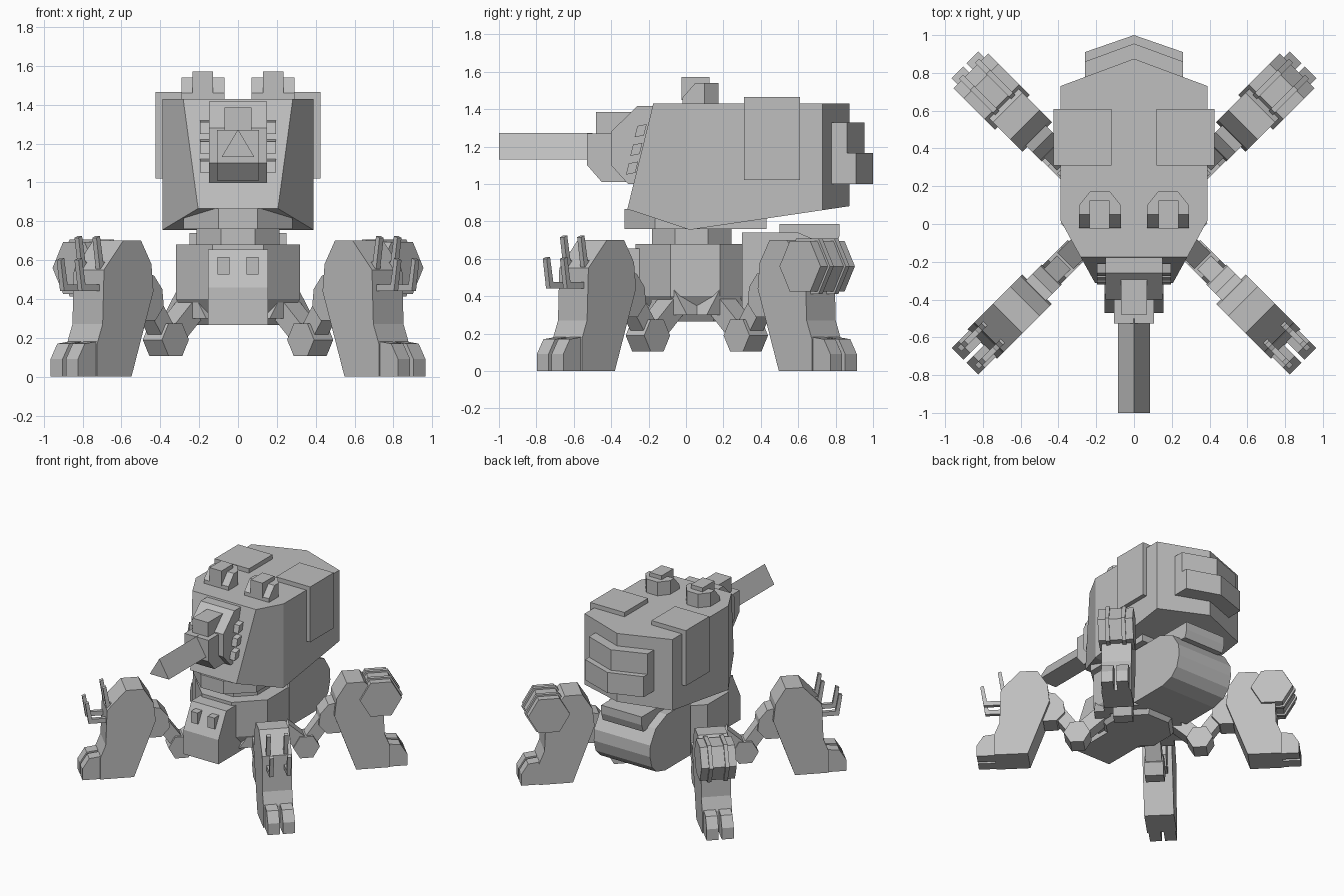
import bpy, bmesh, math
from mathutils import Vector

if "Cube" in bpy.data.objects:
    bpy.data.objects.remove(bpy.data.objects["Cube"])

mat = bpy.data.materials.new("plain grey")
mat.diffuse_color = (0.52, 0.52, 0.52, 1)
mat.use_nodes = True
mat.node_tree.nodes["Principled BSDF"].inputs["Base Color"].default_value = mat.diffuse_color


def prism(name, profile, w0, w1, place, cuts=(), taper=1.0):
    """Extrude a 2D profile from w0 to w1, map it into space, then slice with planes."""
    bm = bmesh.new()
    n = len(profile)
    ca = sum(p[0] for p in profile) / n
    cb = sum(p[1] for p in profile) / n
    lo = [bm.verts.new(place(a, b, w0)) for a, b in profile]
    hi = [bm.verts.new(place(ca + (a - ca) * taper, cb + (b - cb) * taper, w1)) for a, b in profile]
    bm.faces.new(lo)
    bm.faces.new(hi)
    for i in range(n):
        j = (i + 1) % n
        bm.faces.new((lo[i], lo[j], hi[j], hi[i]))
    for co, no in cuts:
        r = bmesh.ops.bisect_plane(bm, geom=bm.verts[:] + bm.edges[:] + bm.faces[:],
                                   plane_co=co, plane_no=no, clear_outer=True)
        edges = [e for e in r["geom_cut"] if isinstance(e, bmesh.types.BMEdge)]
        bmesh.ops.holes_fill(bm, edges=edges, sides=0)
    bmesh.ops.recalc_face_normals(bm, faces=bm.faces)
    me = bpy.data.meshes.new(name)
    bm.to_mesh(me)
    bm.free()
    me.materials.append(mat)
    ob = bpy.data.objects.new(name, me)
    bpy.context.collection.objects.link(ob)
    return ob


def plan(a, b, w):      # footprint in x,y raised along z
    return Vector((a, b, w))


def side(a, b, w):      # profile in y,z extruded along x
    return Vector((w, a, b))


def front(a, b, w):     # profile in x,z extruded along y
    return Vector((a, w, b))


def box(name, x0, x1, y0, y1, z0, z1):
    return prism(name, [(x0, y0), (x1, y0), (x1, y1), (x0, y1)], z0, z1, plan)


def ngon(n, r, ca, cb, start):
    return [(ca + r * math.cos(start + 2 * math.pi * i / n),
             cb + r * math.sin(start + 2 * math.pi * i / n)) for i in range(n)]


def both(half):         # mirror a half outline across x
    return half + [(-x, y) for x, y in reversed(half) if x != 0]


# Turret shell, sliced by the sloped front and underside
prism("turret_shell", both([(.39, .73), (.39, .02), (.18, -.36)])[:] + [(0, .875)], .755, 1.43, plan,
      cuts=[((0, -.175, 1.43), (0, -.57, .14)),
            ((0, .73, .86), (0, .105, -.71)),
            ((0, .02, .755), (0, -.111, -.335))])
prism("turret_collar", both([(.28, .43), (.28, -.165), (.1, -.33)]), .76, .866, plan)
prism("rear_upper_bustle", [(-.26, .7), (.26, .7), (.26, .86), (0, .955), (-.26, .86)], 1.165, 1.33, plan)
prism("rear_lower_bustle", [(-.26, .7), (.26, .7), (.26, .91), (0, 1.0), (-.26, .91)], 1.0, 1.165, plan)

for s, tag in ((-1, "left"), (1, "right")):
    # Armour panel wrapped over the top edge
    prism(tag + "_armour_panel",
          [(s * .12, 1.42), (s * .12, 1.465), (s * .425, 1.465), (s * .425, 1.02), (s * .38, 1.02), (s * .38, 1.42)],
          .31, .61, front)
    # Roof hatch with sloped front and sight box
    prism(tag + "_roof_hatch",
          [(s * x, y) for x, y in [(.07, -.02), (.29, -.02), (.29, .1), (.23, .175), (.13, .175), (.07, .1)]],
          1.42, 1.54, plan, cuts=[((0, -.02, 1.46), (0, -.08, .07))])
    box(tag + "_roof_sight", s * .13, s * .235, -.025, .125, 1.45, 1.572)
    # Cooling fins beside the gun mount
    for i in range(3):
        dy, dz = -.023 * i, -.1 * i
        prism(tag + "_gun_fin", [(-.275 + dy, 1.25 + dz), (-.225 + dy, 1.26 + dz),
                                 (-.21 + dy, 1.32 + dz), (-.26 + dy, 1.31 + dz)], s * .1, s * .195, side)
    box(tag + "_cabin_eye", s * .045, s * .105, -.45, -.36, .525, .615)

# Gun mount and three sided barrel
prism("gun_mount", [(-.15, 1.417), (-.26, 1.417), (-.40, 1.28), (-.40, 1.10), (-.31, 1.0), (-.2, 1.0)],
      -.15, .15, side)
prism("gun_block", [(-.3, 1.27), (-.528, 1.27), (-.528, 1.10), (-.45, 1.01), (-.3, 1.01)], -.107, .107, side)
box("gun_sight", -.07, .07, -.48, -.28, 1.25, 1.385)
prism("gun_barrel", [(0, 1.273), (-.085, 1.13), (.085, 1.13)], -1.0, -.5, front)

# Neck and hips
C = .05
E = math.pi / 8
prism("neck", ngon(8, .23, 0, .03, E), .67, .78, plan)
prism("hips", ngon(8, .32 / math.cos(E), 0, C, E), .40, .68, plan)
prism("hips_underside", ngon(8, .32 / math.cos(E), 0, C, E), .40, .265, plan, taper=.72)

# Front cabin and rear engine housing
prism("front_cabin", [(-.1, .265), (-.47, .265), (-.47, .46), (-.37, .655), (-.1, .655)], -.155, .155, side)
prism("engine_housing", [(.3, .3), (.62, .3), (.73, .33), (.79, .39), (.815, .48), (.81, .57),
                         (.74, .68), (.6, .74), (.3, .74)], -.25, .25, side)
prism("engine_cover", [(.5, .68), (.8, .66), (.82, .72), (.82, .785), (.5, .785)], -.18, .18, side)

# Four legs on the diagonals
K = math.sqrt(.5)
LEG = [(.73, 0), (.98, 0), (.98, .17), (.94, .27), (.93, .55), (.79, .70), (.66, .70), (.585, .58), (.57, .44)]
TOE = [(.9, 0), (1.11, 0), (1.11, .09), (1.06, .17), (.9, .19)]


def bar(p, q, h):       # straight bar outline between two profile points
    d = (Vector(q) - Vector(p)).normalized() * h
    return [(p[0] - d.y, p[1] + d.x), (p[0] + d.y, p[1] - d.x),
            (q[0] + d.y, q[1] - d.x), (q[0] - d.y, q[1] + d.x)]


for sx, xt in ((-1, "left"), (1, "right")):
    for sy, yt in ((-1, "front"), (1, "back")):
        def leg(r, z, t, sx=sx, sy=sy):
            return Vector((sx * (.11 + K * (r - t)), .058 + sy * K * (r + t), z))

        tag = yt + "_" + xt + "_"
        # Hip wedge, lower arm, joint and upper arm
        prism(tag + "hip_wedge", [(-.16, .30), (.16, .30), (0, .52)], .12, .235,
              lambda t, z, r: leg(r, z, t))
        prism(tag + "hip_arm", bar((.18, .36), (.37, .19), .055), -.06, .06, leg)
        prism(tag + "hip_joint", ngon(6, .098, .37, .19, 0), -.07, .07, leg)
        prism(tag + "knee_arm", bar((.37, .19), (.53, .41), .05), -.05, .05, leg)
        prism(tag + "knee_block", [(.46, .36), (.52, .29), (.62, .29), (.62, .54), (.53, .52), (.47, .45)],
              -.075, .075, leg)
        # Shin and toes
        prism(tag + "shin", LEG, -.11, .11, leg)
        for t in (-1, 1):
            prism(tag + "toe", TOE, t * .012, t * .1, leg)
            if sy < 0:
                # Bent claws on the front legs
                for dr, dz in ((0, 0), (-.13, .115)):
                    prism(tag + "claw", [(r + dr, z + dz) for r, z in
                                         [(.88, .44), (1.06, .44), (1.085, .6), (1.06, .61), (1.035, .475), (.88, .475)]],
                          t * .05, t * .08, leg)
        if sy > 0:
            # Banded drums on the back legs
            prism(tag + "drum", ngon(6, .155, .91, .56, 0), -.13, .13, leg)
            for t in (-1, 1):
                prism(tag + "drum_band", ngon(6, .17, .91, .56, 0), t * .045, t * .075, leg)
